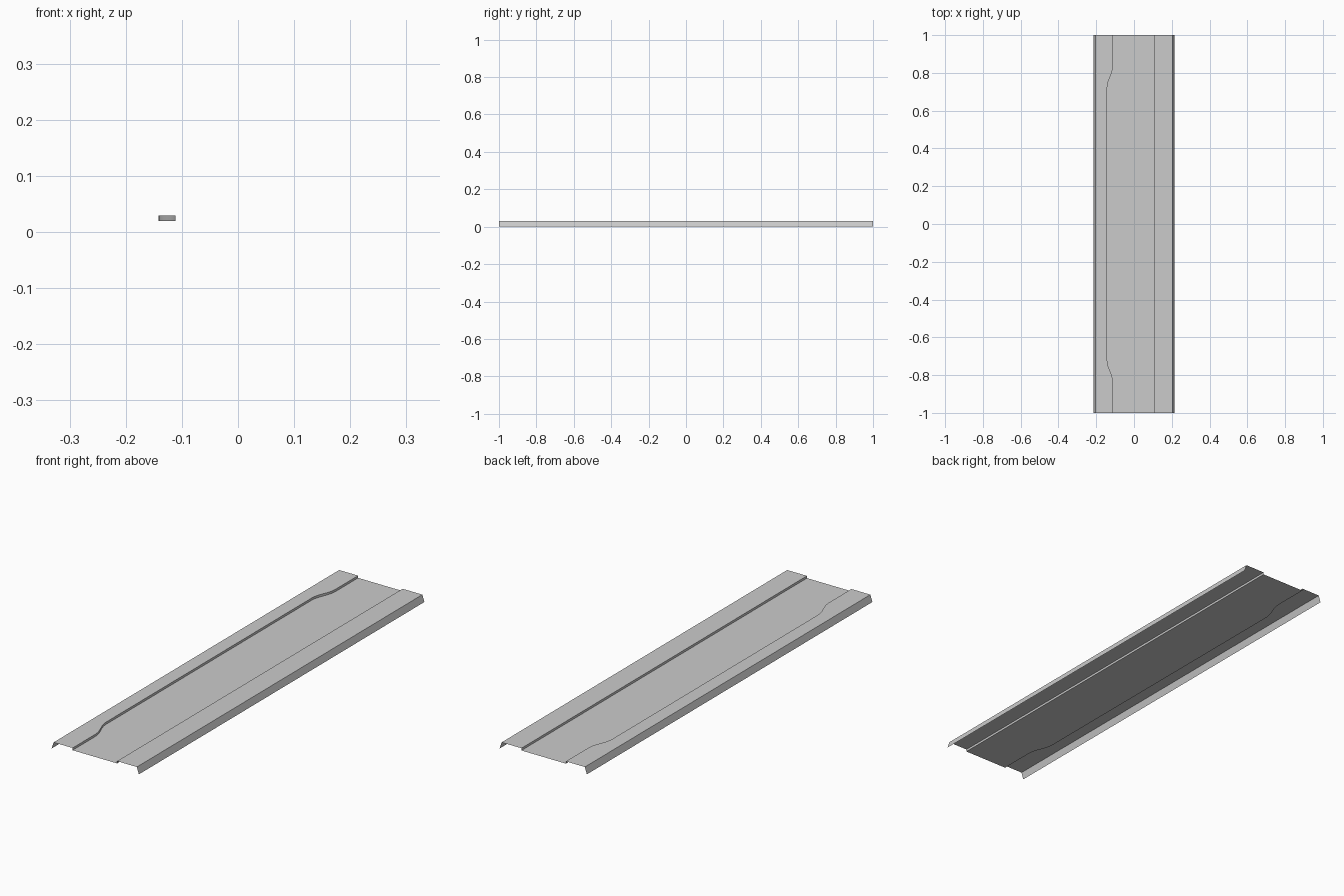
import bpy, bmesh, math

if "Cube" in bpy.data.objects:
    bpy.data.objects.remove(bpy.data.objects["Cube"])

LIP_OUT, LIP_IN = 0.214, 0.204     # foot and top of the splayed side lips
TOP, FLOOR = 0.03, 0.02            # raised border and recessed panel heights
STEP_END, STEP_MID = -0.111, -0.142
STEP_RIGHT = 0.107
Y0, Y1, STEPS = 0.72, 0.84, 8      # start and end of the S-shaped jog


def left_step(y):
    """x of the left step: wide in the middle, easing inward at the ends."""
    t = min(max((abs(y) - Y0) / (Y1 - Y0), 0), 1)
    return STEP_MID + (STEP_END - STEP_MID) * (1 - math.cos(math.pi * t)) / 2


def section(y):
    s = left_step(y)
    return [(-LIP_OUT, 0), (-LIP_IN, TOP), (s, TOP), (s, FLOOR),
            (STEP_RIGHT, FLOOR), (STEP_RIGHT, TOP), (LIP_IN, TOP), (LIP_OUT, 0)]


# stations along the length, mirrored about y = 0
half = [Y0 + (Y1 - Y0) * i / STEPS for i in range(STEPS + 1)] + [1.0]
stations = [-y for y in reversed(half)] + half

# pressed sheet: loft the open cross-section through the stations
bm = bmesh.new()
rows = [[bm.verts.new((x, y, z)) for x, z in section(y)] for y in stations]
for a, b in zip(rows, rows[1:]):
    for j in range(len(a) - 1):
        bm.faces.new((a[j], a[j + 1], b[j + 1], b[j]))

# merge the coplanar strips into clean flat panels
bmesh.ops.dissolve_limit(bm, angle_limit=math.radians(0.5),
                         verts=bm.verts[:], edges=bm.edges[:])

mesh = bpy.data.meshes.new("recessed_panel")
bm.to_mesh(mesh)
bm.free()
panel = bpy.data.objects.new("recessed_panel", mesh)
bpy.context.collection.objects.link(panel)

# smooth the curved step while keeping the folds crisp
bpy.context.view_layer.objects.active = panel
panel.select_set(True)
bpy.ops.object.shade_smooth_by_angle(angle=math.radians(30))
